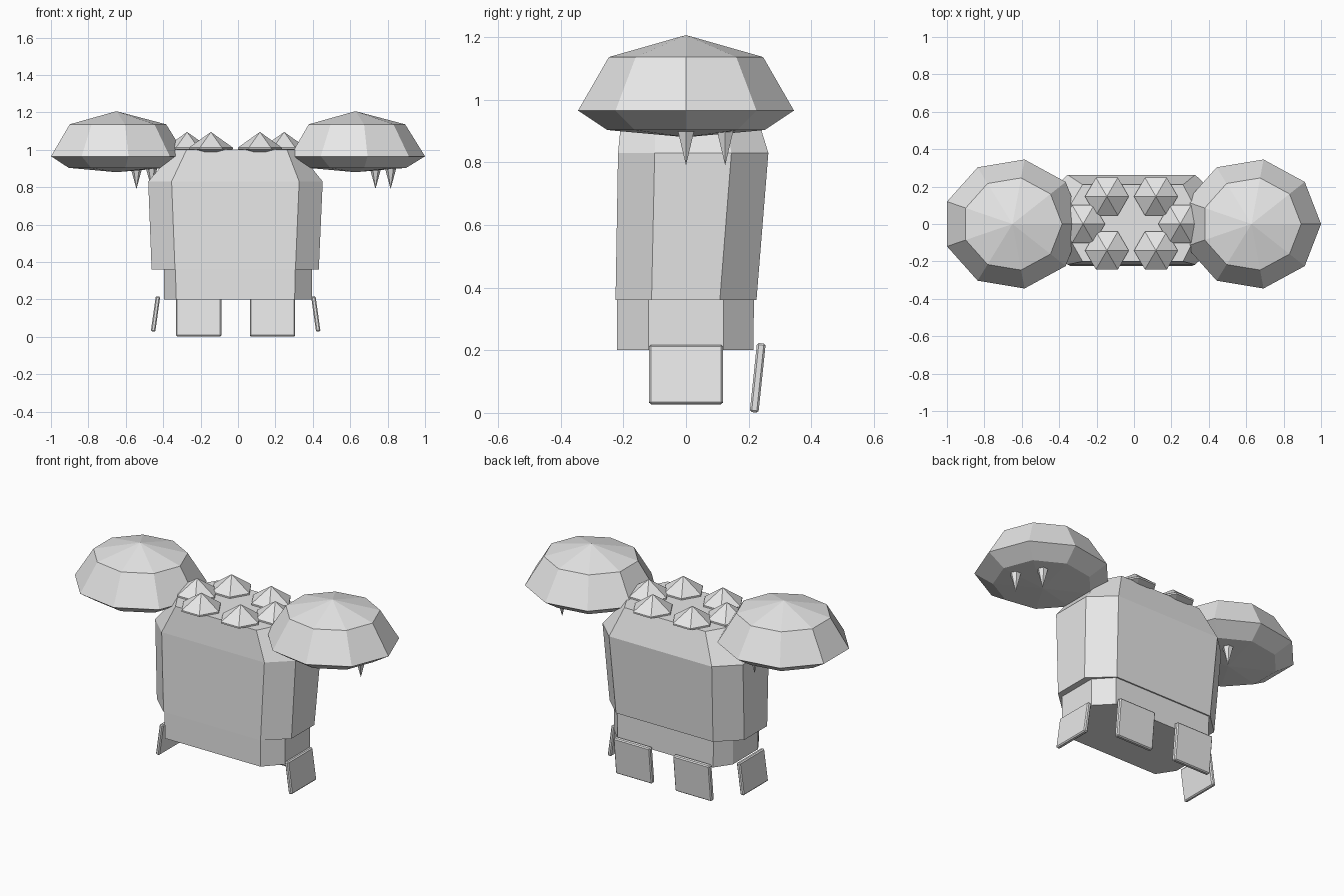
import bpy
import math
from mathutils import Matrix, Vector

cube = bpy.data.objects.get("Cube")
if cube:
    bpy.data.objects.remove(cube, do_unlink=True)

grey = bpy.data.materials.new("plain_grey")
grey.use_nodes = True
grey.diffuse_color = (0.8, 0.8, 0.8, 1)
grey.node_tree.nodes["Principled BSDF"].inputs["Base Color"].default_value = (0.8, 0.8, 0.8, 1)


def loft(name, rings):
    """Join rings of equal size with quads; one-point rings become fans."""
    verts, faces, starts = [], [], []
    n = max(len(r) for r in rings)
    for ring in rings:
        starts.append(len(verts))
        verts += ring
    for k in range(len(rings) - 1):
        a, b = rings[k], rings[k + 1]
        for i in range(n):
            j = (i + 1) % n
            f = [starts[k] + i % len(a), starts[k] + j % len(a),
                 starts[k + 1] + j % len(b), starts[k + 1] + i % len(b)]
            faces.append(list(dict.fromkeys(f)))
    if len(rings[0]) > 1:
        faces.append([starts[0] + i for i in reversed(range(n))])
    if len(rings[-1]) > 1:
        faces.append([starts[-1] + i for i in range(n)])
    mesh = bpy.data.meshes.new(name)
    mesh.from_pydata(verts, [], faces)
    mesh.materials.append(grey)
    ob = bpy.data.objects.new(name, mesh)
    bpy.context.collection.objects.link(ob)
    return ob


def lathe(name, centre, profile, sides, stretch=1.0):
    """Revolve (radius, height) pairs, bottom to top, around a vertical axis."""
    rings = []
    for r, z in profile:
        count = sides if r > 0 else 1
        rings.append([(centre[0] + stretch * r * math.cos(math.tau * i / sides),
                       centre[1] + r * math.sin(math.tau * i / sides), z)
                      for i in range(count)])
    return loft(name, rings)


def octagon(z, x0, x1, front0, front1, y0, y1, side0, side1):
    """Rectangle with cut corners at height z."""
    return [(front0, y0, z), (front1, y0, z), (x1, side0, z), (x1, side1, z),
            (front1, y1, z), (front0, y1, z), (x0, side1, z), (x0, side0, z)]


def flap(name, centre, size, axis, angle):
    """Thin hanging plate with slightly cut edges."""
    sx, sy, sz = (s / 2 for s in size)
    rings = [[(x * sx, y * sy, z * sz) for x, y in ((-1, -1), (1, -1), (1, 1), (-1, 1))]
             for z in (-1, 1)]
    ob = loft(name, rings)
    ob.data.transform(Matrix.Translation(Vector(centre)) @ Matrix.Rotation(angle, 4, axis))
    bevel = ob.modifiers.new("cut_edges", 'BEVEL')
    bevel.width = 0.006
    bevel.segments = 1


# Body: lower skirt, small ledge, flaring hull and bevelled top
loft("body", [
    octagon(0.20, -0.395, 0.395, -0.33, 0.303, -0.22, 0.215, -0.12, 0.12),
    octagon(0.36, -0.395, 0.395, -0.335, 0.305, -0.22, 0.217, -0.12, 0.12),
    octagon(0.36, -0.462, 0.432, -0.337, 0.307, -0.225, 0.225, -0.11, 0.108),
    octagon(0.83, -0.48, 0.453, -0.355, 0.327, -0.217, 0.263, -0.10, 0.145),
    octagon(1.00, -0.335, 0.315, -0.275, 0.262, -0.20, 0.21, -0.095, 0.11),
])

# Shoulder domes, each with two fangs below
dome_profile = [(0, 0.88), (0.255, 0.903), (0.35, 0.965), (0.25, 1.136), (0, 1.206)]
for side, x in (("right", -0.65), ("left", 0.628)):
    lathe(side + "_shoulder_dome", (x, 0), dome_profile, 9, 1.063)
    for place, dx, y in (("outer", 0.188, 0.0), ("rear", 0.107, 0.125)):
        lathe(f"{side}_{place}_fang", (x + dx, y), [(0, 0.79), (0.03, 0.9)], 6)

# Six-sided studs around the top
stud_profile = [(0.045, 0.982), (0.117, 1.003), (0.117, 1.012), (0, 1.095)]
studs = [(x, y) for x in (-0.145, 0.117) for y in (-0.142, 0.147)] + [(-0.272, 0), (0.247, 0)]
for number, place in enumerate(studs, 1):
    lathe(f"stud_{number}", place, stud_profile, 6)

# Hanging flaps: one on each side, two at the back
for side, s, x in (("right", -1, -0.441), ("left", 1, 0.416)):
    flap(side + "_side_flap", (x, 0, 0.122), (0.024, 0.236, 0.19), 'Y', -s * math.radians(8))
for side, x in (("right", -0.21), ("left", 0.185)):
    flap(side + "_back_flap", (x, 0.229, 0.112), (0.242, 0.028, 0.222), 'X', -math.radians(6))
